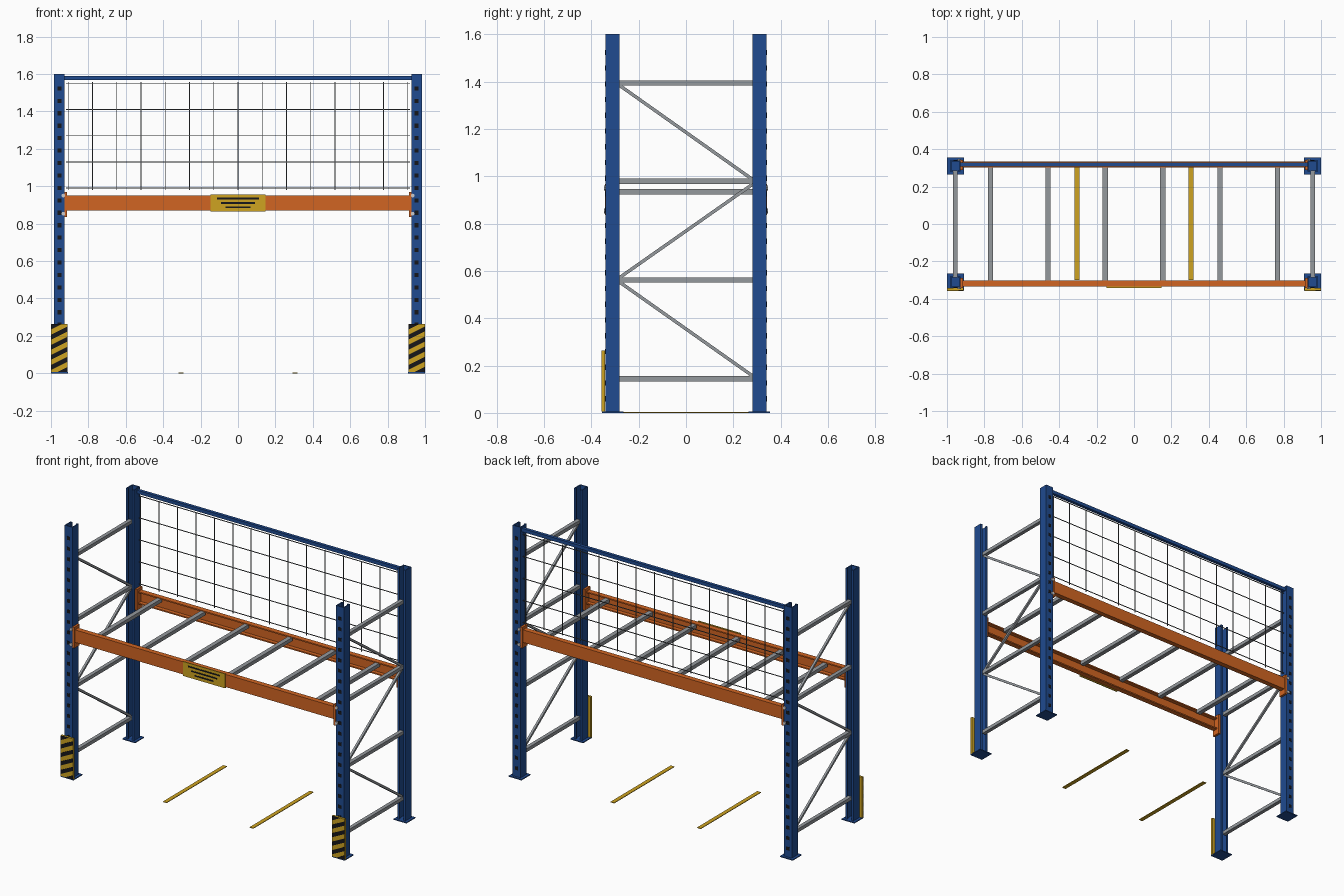
import bpy
from math import atan2, hypot
from mathutils import Matrix

if "Cube" in bpy.data.objects:
    bpy.data.objects.remove(bpy.data.objects["Cube"])


def material(name, rgb):
    m = bpy.data.materials.new(name)
    m.use_nodes = True
    m.diffuse_color = (*rgb, 1)
    m.node_tree.nodes["Principled BSDF"].inputs["Base Color"].default_value = (*rgb, 1)
    return m


BLUE = material("rack blue", (0.014, 0.07, 0.28))
ORANGE = material("beam orange", (0.64, 0.13, 0.016))
YELLOW = material("safety yellow", (0.62, 0.37, 0.015))
GREY = material("galvanised grey", (0.3, 0.32, 0.34))
WIRE = material("wire grey", (0.12, 0.13, 0.14))
BLACK = material("black", (0.008, 0.008, 0.01))
BOLT = material("bright bolt", (0.6, 0.6, 0.62))


def mesh_object(name, verts, faces, mat):
    me = bpy.data.meshes.new(name)
    me.from_pydata(verts, [], faces)
    me.materials.append(mat)
    ob = bpy.data.objects.new(name, me)
    bpy.context.collection.objects.link(ob)
    return ob


def prism(name, profile, lo, hi, axis, mat):
    """Extrude a closed 2D profile along an axis (other axes keep x, y, z order)."""
    def place(p, d):
        v = list(p)
        v.insert("xyz".index(axis), d)
        return v
    n = len(profile)
    verts = [place(p, d) for d in (lo, hi) for p in profile]
    faces = [(i, (i + 1) % n, (i + 1) % n + n, i + n) for i in range(n)]
    faces += [tuple(reversed(range(n))), tuple(range(n, 2 * n))]
    ob = mesh_object(name, verts, faces, mat)
    # Make normals consistent whichever way the profile runs
    import bmesh
    bm = bmesh.new()
    bm.from_mesh(ob.data)
    bmesh.ops.recalc_face_normals(bm, faces=bm.faces)
    bm.to_mesh(ob.data)
    bm.free()
    return ob


def box(name, x, y, z, mat):
    return prism(name, [(x[0], y[0]), (x[1], y[0]), (x[1], y[1]), (x[0], y[1])], *z, "z", mat)


def span(c, half):
    return (c - half, c + half)


def clip_band(x, z, base, rise, thick):
    """Slanted stripe across a plate, trimmed to the plate's top and bottom."""
    pts = [(x[0], base), (x[1], base + rise), (x[1], base + rise + thick), (x[0], base + thick)]
    out = []
    for limit, sign in ((z[0], 1), (z[1], -1)):
        out = []
        for a, b in zip(pts, pts[1:] + pts[:1]):
            ina, inb = sign * (a[1] - limit) >= 0, sign * (b[1] - limit) >= 0
            if ina:
                out.append(a)
            if ina != inb:
                t = (limit - a[1]) / (b[1] - a[1])
                out.append((a[0] + t * (b[0] - a[0]), limit))
        pts = out
    return out


POST_X, FACE, BACK = 0.955, 0.34, 0.28
SIDES = (("left", 1), ("right", -1))
ENDS = (("front", -1), ("back", 1))

for side, sx in SIDES:
    cx = sx * POST_X
    for end, sy in ENDS:
        tag = f"{end}_{side}"
        # Lipped channel post, open towards the middle of the frame
        half = [(0.028, FACE), (0.028, BACK), (0.014, BACK), (0.014, BACK + 0.006),
                (0.022, BACK + 0.006), (0.022, FACE - 0.006)]
        outline = half + [(-x, y) for x, y in reversed(half)]
        prism(f"{tag}_post", [(cx + x, sy * y) for x, y in outline], 0.004, 1.6, "z", BLUE)
        box(f"{tag}_base_plate", span(cx, 0.045), span(sy * 0.31, 0.045), (0, 0.006), BLUE)
        # Punched slots down the outer face
        for i in range(23):
            box(f"{tag}_slot_{i}", span(cx, 0.011), span(sy * FACE, 0.0012),
                span(0.06 + i * 0.0665, 0.011), BLACK)
        # Beam connector and its bolts
        box(f"{tag}_beam_connector", span(sx * 0.92, 0.007), span(sy * 0.315, 0.027),
            (0.835, 0.968), ORANGE)
        for z in (0.853, 0.95):
            bpy.ops.mesh.primitive_cylinder_add(
                vertices=10, radius=0.01, depth=0.01,
                location=(sx * 0.934, sy * 0.342, z), rotation=(1.5708, 0, 0))
            bolt = bpy.context.object
            bolt.name = f"{tag}_bolt"
            bolt.data.materials.append(BOLT)

    # Horizontal braces
    for i, z in enumerate((0.144, 0.562, 0.979, 1.394)):
        box(f"{side}_brace_{i}", span(cx, 0.012), (-0.285, 0.285), span(z, 0.011), GREY)
    # Zigzag diagonal braces
    for i, (y0, z0, z1) in enumerate(((0.28, 0.157, 0.552), (-0.28, 0.572, 0.965),
                                      (0.28, 0.987, 1.383))):
        dy, dz = -2 * y0, z1 - z0
        length = hypot(dy, dz) / 2
        ob = box(f"{side}_diagonal_{i}", span(0, 0.007), span(0, length), span(0, 0.007), GREY)
        ob.data.transform(Matrix.Translation((cx, 0, (z0 + z1) / 2))
                          @ Matrix.Rotation(atan2(dz, dy), 4, "X"))

    # Striped guard in front of the post
    gx, gz = span(cx, 0.044), (0.006, 0.264)
    box(f"{side}_guard", gx, (-0.356, -0.343), gz, YELLOW)
    for i in range(6):
        band = clip_band(gx, gz, -0.036 + i * 0.054, 0.044, 0.026)
        if len(band) > 2:
            prism(f"{side}_guard_stripe_{i}", band, -0.3575, -0.3555, "y", BLACK)

    # Floor marking
    box(f"{side}_floor_strip", span(sx * 0.305, 0.013), (-0.3, 0.305), (0, 0.004), YELLOW)

# Load beams: inward-facing channels
for end, sy in ENDS:
    outline = [(0.335, 0.87), (0.335, 0.95), (0.302, 0.95), (0.302, 0.942),
               (0.327, 0.942), (0.327, 0.878), (0.302, 0.878), (0.302, 0.87)]
    prism(f"{end}_beam", [(sy * y, z) for y, z in outline], -0.926, 0.926, "x", ORANGE)

# Deck support bars
for i in range(6):
    box(f"deck_bar_{i}", span((i - 2.5) * 0.307, 0.014), (-0.305, 0.31), span(0.934, 0.0115), GREY)

# Load plate with printed bars
box("load_plate", span(0, 0.148), (-0.341, -0.334), (0.864, 0.955), YELLOW)
for i, (w, z) in enumerate(((0.112, 0.934), (0.09, 0.91), (0.067, 0.887))):
    box(f"load_plate_bar_{i}", span(0, w), (-0.3425, -0.3405), span(z, 0.0045), BLACK)

# Back safety mesh under a top rail
box("mesh_top_rail", (-0.928, 0.928), (0.308, 0.328), (1.568, 1.59), BLUE)
for i in range(15):
    box(f"mesh_upright_{i}", span((i - 7) * 0.1297, 0.002), span(0.318, 0.002), (0.98, 1.556), WIRE)
for i in range(5):
    box(f"mesh_crosswire_{i}", (-0.92, 0.92), span(0.322, 0.002), span(0.99 + i * 0.14, 0.002), WIRE)
